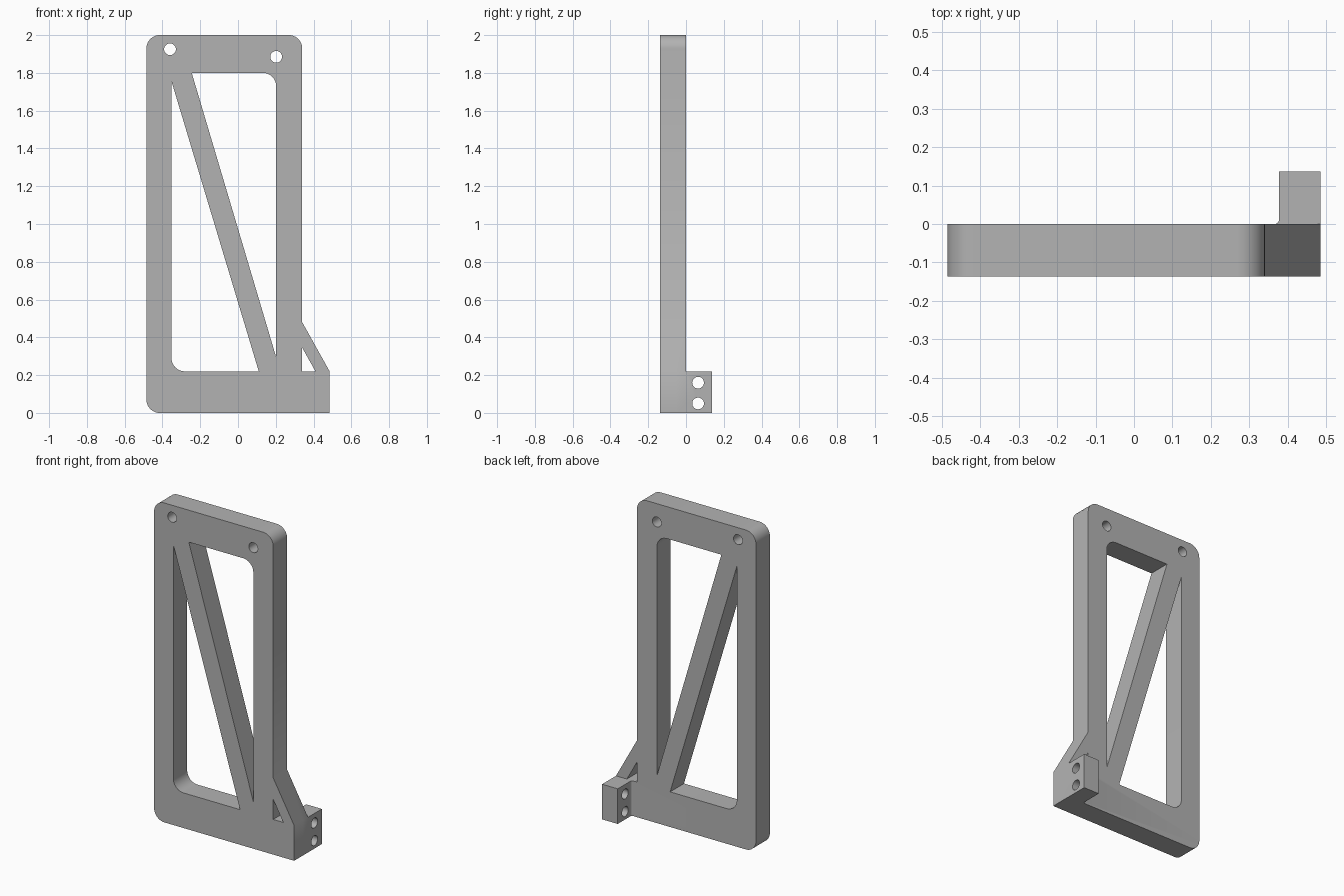
import bpy, bmesh
from math import cos, sin, pi, tau
from mathutils import Matrix, Vector

if "Cube" in bpy.data.objects:
    bpy.data.objects.remove(bpy.data.objects["Cube"], do_unlink=True)

DEPTH = 0.137        # plate thickness
SIDE = 0.485         # half of the overall width
RAIL = 0.34          # right edge of the upright frame
FOOT = 0.22          # height of the bottom rail
ROUND = 0.07         # corner radius

grey = bpy.data.materials.new("plain grey")
grey.use_nodes = True
grey.diffuse_color = (0.45, 0.45, 0.45, 1)
grey.node_tree.nodes["Principled BSDF"].inputs["Base Color"].default_value = grey.diffuse_color


def rounded(corners, steps=8):
    """Outline from (x, y, radius) corners; radius 0 stays sharp."""
    out = []
    for i, (x, y, r) in enumerate(corners):
        p = Vector((x, y))
        if not r:
            out.append(p)
            continue
        a = (Vector(corners[i - 1][:2]) - p).normalized()
        b = (Vector(corners[(i + 1) % len(corners)][:2]) - p).normalized()
        half = a.angle(b) / 2
        centre = p + (a + b).normalized() * r / sin(half)
        start = p + a * r * cos(half) / sin(half) - centre
        end = p + b * r * cos(half) / sin(half) - centre
        for k in range(steps + 1):
            t = k / steps
            out.append(centre + start.lerp(end, t).normalized() * r)
    return out


def circle(x, y, r, n=32):
    return [Vector((x + r * cos(tau * k / n), y + r * sin(tau * k / n))) for k in range(n)]


def extrude(name, outlines, thickness, matrix):
    """Solid from an outline with holes, centred on its own plane."""
    curve = bpy.data.curves.new(name, 'CURVE')
    curve.dimensions, curve.fill_mode = '2D', 'BOTH'
    curve.extrude = thickness / 2
    for pts in outlines:
        s = curve.splines.new('POLY')
        s.points.add(len(pts) - 1)
        for sp, p in zip(s.points, pts):
            sp.co = (p.x, p.y, 0, 1)
        s.use_cyclic_u = True
    tmp = bpy.data.objects.new(name + " outline", curve)
    bpy.context.collection.objects.link(tmp)
    dg = bpy.context.evaluated_depsgraph_get()
    mesh = bpy.data.meshes.new_from_object(tmp.evaluated_get(dg))
    bpy.data.objects.remove(tmp, do_unlink=True)
    bm = bmesh.new()
    bm.from_mesh(mesh)
    bmesh.ops.remove_doubles(bm, verts=bm.verts, dist=0.0001)
    bm.transform(matrix)
    bmesh.ops.recalc_face_normals(bm, faces=bm.faces)
    bm.to_mesh(mesh)
    bm.free()
    mesh.materials.clear()
    mesh.materials.append(grey)
    obj = bpy.data.objects.new(name, mesh)
    bpy.context.collection.objects.link(obj)
    return obj


# Flat frame: outer outline, two windows split by the brace, gusset, bolt holes
outer = rounded([(-SIDE, 0, ROUND), (SIDE, 0, 0), (SIDE, FOOT, 0), (RAIL, 0.48, 0),
                 (RAIL, 2, ROUND), (-SIDE, 2, ROUND)])
lower_window = rounded([(-0.352, 1.755, 0), (-0.352, FOOT, ROUND), (0.11, FOOT, 0)])
upper_window = rounded([(-0.245, 1.8, 0), (0.202, 1.8, ROUND), (0.202, 0.295, 0)])
gusset_window = rounded([(RAIL, FOOT, 0), (0.41, FOOT, 0), (RAIL, 0.345, 0)])
bolts = [circle(-0.36, 1.925, 0.031), circle(0.202, 1.885, 0.031)]
frame = extrude("bracket_frame", [outer, lower_window, upper_window, gusset_window] + bolts, DEPTH,
                Matrix.Translation((0, -DEPTH / 2, 0)) @ Matrix.Rotation(pi / 2, 4, 'X'))

# Mounting lug behind the foot, with a small fillet where it meets the frame
lug = extrude("mounting_lug",
              [rounded([(SIDE, -0.05, 0), (SIDE, DEPTH, 0), (0.377, DEPTH, 0),
                        (0.377, 0, 0.012), (0.36, 0, 0), (0.36, -0.05, 0)], 4)],
              FOOT, Matrix.Translation((0, 0, FOOT / 2)))

# Side holes through the lug
side_holes = [extrude("side_hole_cutter", [circle(0, 0, 0.031)], 0.3,
                      Matrix.Translation((0.43, 0.064, z)) @ Matrix.Rotation(pi / 2, 4, 'Y'))
              for z in (0.05, 0.16)]

# Join the lug, drill the holes, keep the finished mesh
helpers = [(lug, 'UNION')] + [(h, 'DIFFERENCE') for h in side_holes]
for helper, operation in helpers:
    helper.hide_render = True
    mod = frame.modifiers.new(operation.title(), 'BOOLEAN')
    mod.operation, mod.object, mod.solver = operation, helper, 'EXACT'
dg = bpy.context.evaluated_depsgraph_get()
finished = bpy.data.meshes.new_from_object(frame.evaluated_get(dg))
frame.modifiers.clear()
frame.data = finished
for helper, _ in helpers:
    bpy.data.objects.remove(helper, do_unlink=True)

# Smooth the rounded corners and holes, keep hard edges
bpy.ops.object.select_all(action='DESELECT')
frame.select_set(True)
bpy.context.view_layer.objects.active = frame
bpy.ops.object.shade_smooth_by_angle()
